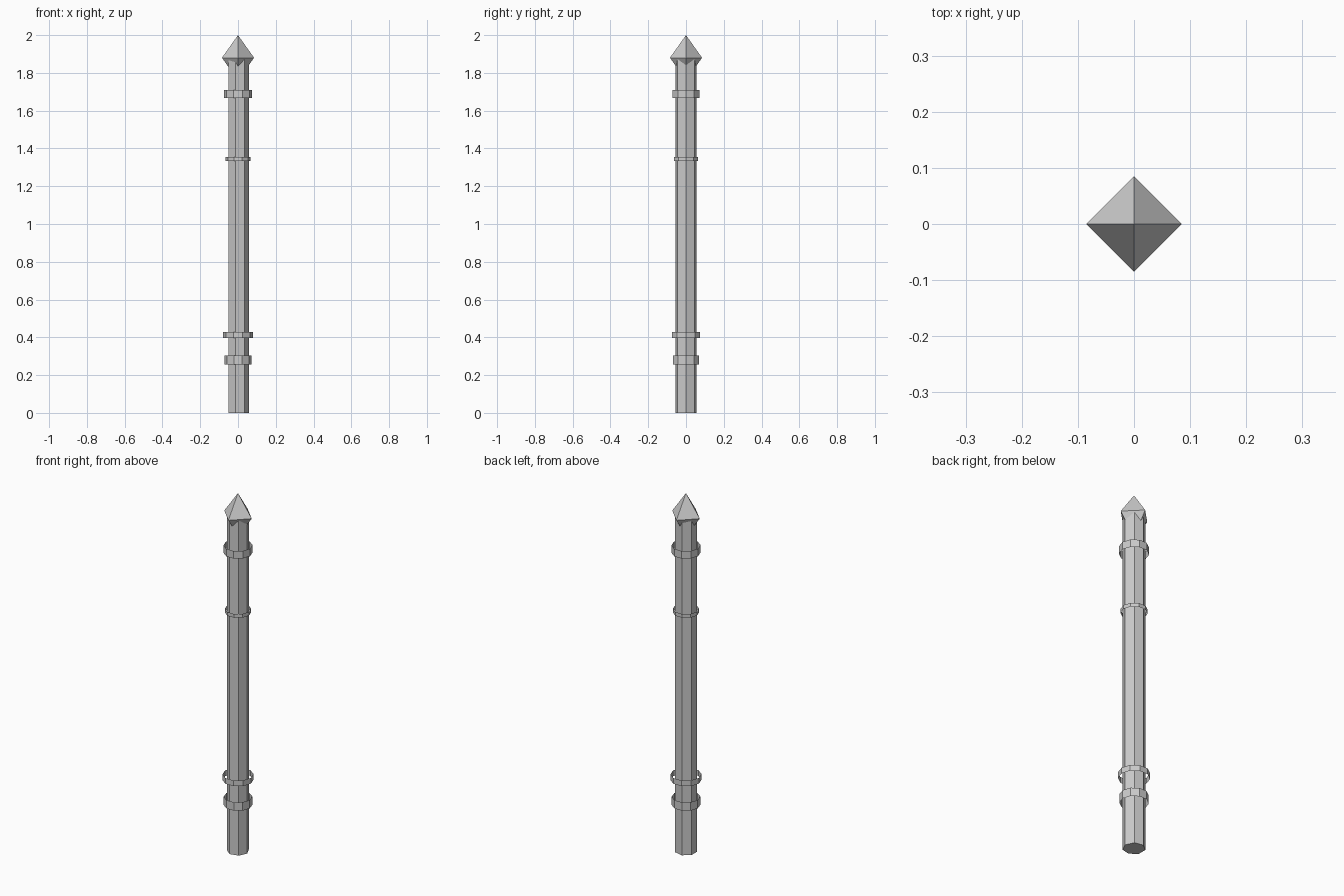
import bpy, bmesh, math

if "Cube" in bpy.data.objects:
    bpy.data.objects.remove(bpy.data.objects["Cube"])

grey = bpy.data.materials.new("plain grey")
grey.diffuse_color = (0.6, 0.6, 0.6, 1)
grey.use_nodes = True
grey.node_tree.nodes["Principled BSDF"].inputs["Base Color"].default_value = grey.diffuse_color


def prism(name, sides, rings, caps=True):
    """Stack of n-gons given as (radius, z); first vertex points along +x."""
    bm = bmesh.new()
    loops = []
    for r, z in rings:
        n = 1 if r == 0 else sides
        loops.append([bm.verts.new((r * math.cos(2 * math.pi * i / sides),
                                    r * math.sin(2 * math.pi * i / sides), z))
                      for i in range(n)])
    for a, b in zip(loops, loops[1:]):
        for i in range(sides):
            j = (i + 1) % sides
            corners = [a[i % len(a)], a[j % len(a)], b[j % len(b)], b[i % len(b)]]
            bm.faces.new(list(dict.fromkeys(corners)))
    if caps:
        for loop in (loops[0][::-1], loops[-1]):
            if len(loop) > 2:
                bm.faces.new(loop)
    mesh = bpy.data.meshes.new(name)
    bm.to_mesh(mesh)
    bm.free()
    mesh.materials.append(grey)
    ob = bpy.data.objects.new(name, mesh)
    bpy.context.collection.objects.link(ob)
    return ob


# Seven-sided shaft
prism("shaft", 7, [(0.057, 0), (0.057, 1.87)])

# Octahedral point
prism("finial", 4, [(0, 1.76), (0.085, 1.88), (0, 2.0)])

# Loose ten-sided bands, open tubes around the shaft
bands = [("lower_band", 0.0725, 0.257, 0.304),
         ("wide_band", 0.079, 0.397, 0.429),
         ("thin_band", 0.067, 1.333, 1.354),
         ("upper_band", 0.074, 1.667, 1.709)]
for name, r, z0, z1 in bands:
    prism(name, 10, [(r, z0), (r, z1)], caps=False)
